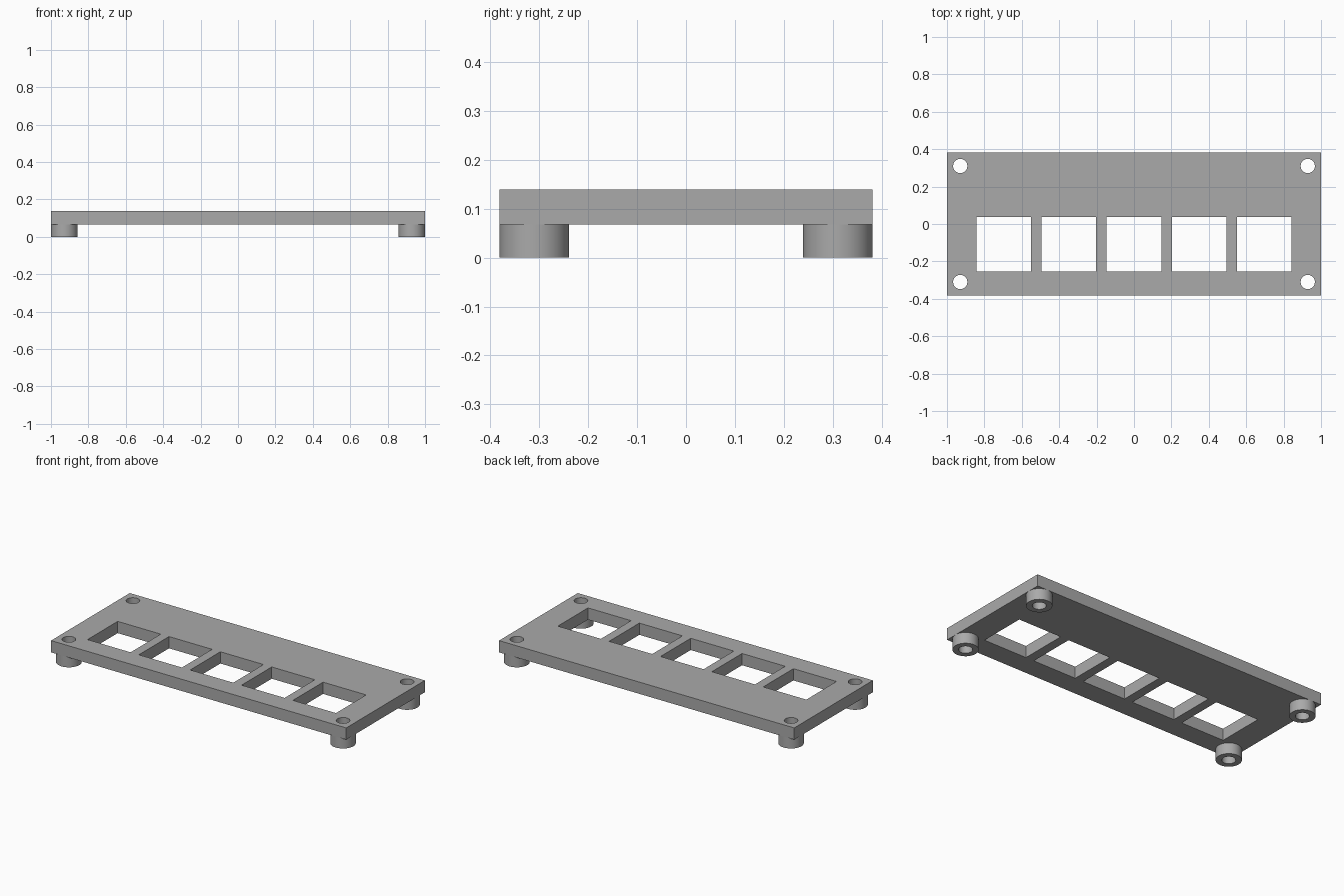
import bpy
import bmesh
from math import tau
from mathutils import Matrix, Vector

cube = bpy.data.objects.get("Cube")
if cube:
    bpy.data.objects.remove(cube, do_unlink=True)

HALF_Y, Z_LOW, Z_TOP = 0.381, 0.067, 0.139
POST_R, HOLE_R, SEGMENTS = 0.071, 0.038, 64
CORNER_X, CORNER_Y = 1 - POST_R, HALF_Y - POST_R
WINDOW, WINDOW_Y, PITCH = 0.292, -0.108, 0.348

grey = bpy.data.materials.new("plain grey")
grey.use_nodes = True
colour = (0.4, 0.4, 0.4, 1)
grey.diffuse_color = colour
grey.node_tree.nodes["Principled BSDF"].inputs["Base Color"].default_value = colour


def make_object(name, bm):
    bmesh.ops.recalc_face_normals(bm, faces=bm.faces)
    mesh = bpy.data.meshes.new(name)
    bm.to_mesh(mesh)
    bm.free()
    mesh.materials.append(grey)
    obj = bpy.data.objects.new(name, mesh)
    bpy.context.collection.objects.link(obj)
    return obj


def add_box(bm, centre, size):
    matrix = Matrix.Translation(centre) @ Matrix.Diagonal((*size, 1))
    bmesh.ops.create_cube(bm, size=1, matrix=matrix)


def smooth(obj):
    bpy.ops.object.select_all(action="DESELECT")
    obj.select_set(True)
    bpy.context.view_layer.objects.active = obj
    bpy.ops.object.shade_smooth_by_angle()


corners = [(sx * CORNER_X, sy * CORNER_Y) for sx in (-1, 1) for sy in (-1, 1)]
mid_z = (Z_LOW + Z_TOP) / 2

# Flat plate
bm = bmesh.new()
add_box(bm, (0, 0, mid_z), (2, 2 * HALF_Y, Z_TOP - Z_LOW))
plate = make_object("plate", bm)

# Cutter for the five square windows and four screw holes
bm = bmesh.new()
for i in range(-2, 3):
    add_box(bm, (i * PITCH, WINDOW_Y, mid_z), (WINDOW, WINDOW, 0.3))
for x, y in corners:
    bmesh.ops.create_cone(bm, cap_ends=True, segments=SEGMENTS, radius1=HOLE_R,
                          radius2=HOLE_R, depth=0.3,
                          matrix=Matrix.Translation((x, y, mid_z)))
cutter = make_object("opening_cutter", bm)
cutter.hide_render = True

cut = plate.modifiers.new("openings", "BOOLEAN")
cut.operation = "DIFFERENCE"
cut.solver = "EXACT"
cut.object = cutter
bpy.context.view_layer.objects.active = plate
bpy.ops.object.modifier_apply(modifier=cut.name)
bpy.data.objects.remove(cutter, do_unlink=True)
smooth(plate)

# Hollow standoff posts under the corners, turned from a profile
profile = [(POST_R, Z_LOW), (POST_R, 0), (HOLE_R, 0), (HOLE_R, Z_LOW)]
for x, y in corners:
    bm = bmesh.new()
    verts = [bm.verts.new((r, 0, z)) for r, z in profile]
    edges = [bm.edges.new(pair) for pair in zip(verts, verts[1:])]
    bmesh.ops.spin(bm, geom=verts + edges, cent=(0, 0, 0), axis=(0, 0, 1),
                   angle=tau, steps=SEGMENTS, use_merge=True)
    bmesh.ops.remove_doubles(bm, verts=bm.verts, dist=0.0001)
    side = "left" if x > 0 else "right"
    end = "back" if y > 0 else "front"
    post = make_object(f"{end}_{side}_standoff", bm)
    post.location = Vector((x, y, 0))
    smooth(post)
